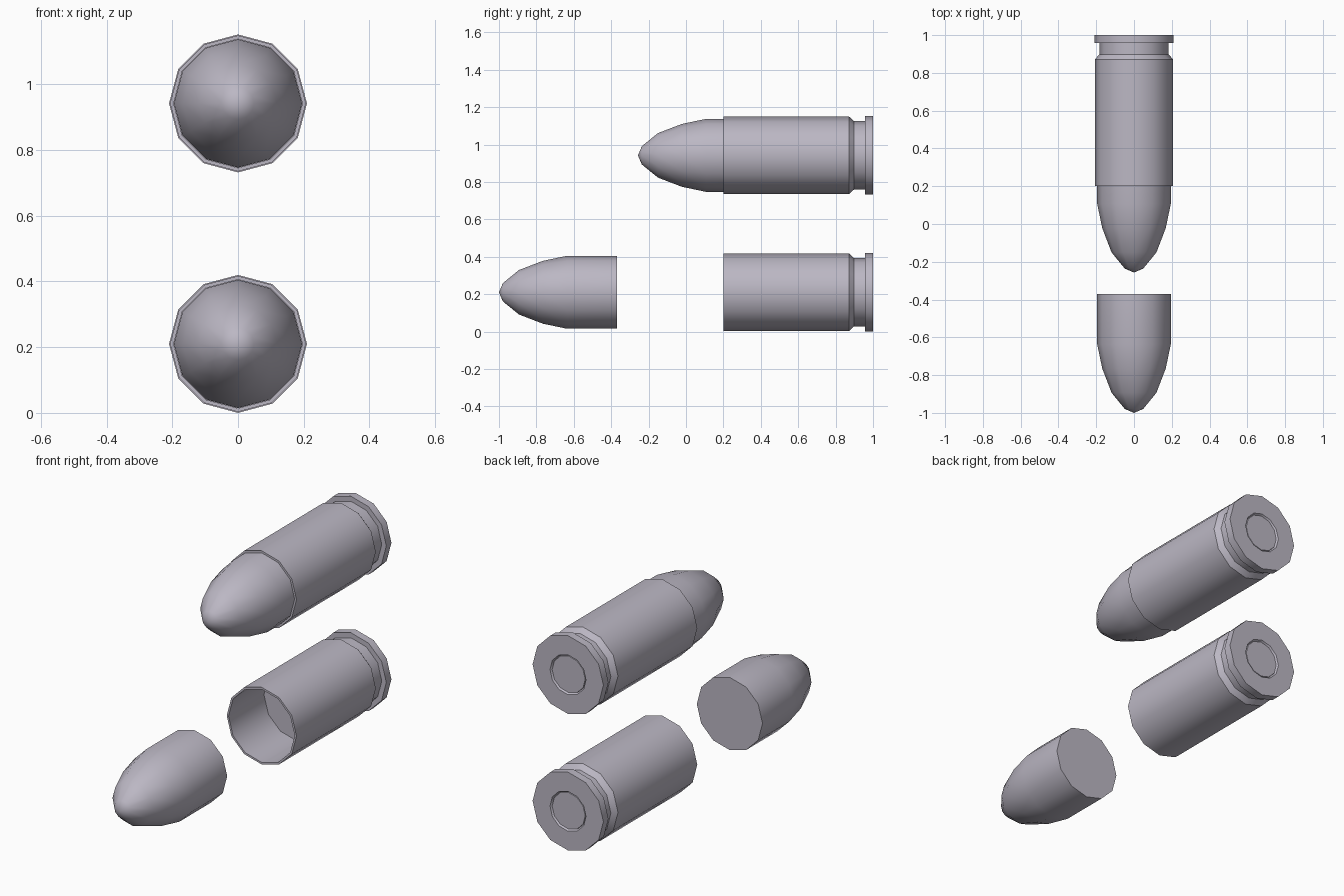
import bpy, bmesh, math

if "Cube" in bpy.data.objects:
    bpy.data.objects.remove(bpy.data.objects["Cube"])

SIDES = 12

metal = bpy.data.materials.new("dull_metal")
metal.diffuse_color = (0.50, 0.475, 0.55, 1)
metal.use_nodes = True
metal.node_tree.nodes["Principled BSDF"].inputs["Base Color"].default_value = metal.diffuse_color


def lathe(name, profile, y_offset, z):
    """Spin (y, radius) points around the y axis; radius 0 closes with a point."""
    bm = bmesh.new()
    rings = []
    for y, r in profile:
        if r == 0:
            rings.append([bm.verts.new((0, y, 0))] * SIDES)
        else:
            rings.append([bm.verts.new((r * math.sin(2 * math.pi * i / SIDES), y,
                                        r * math.cos(2 * math.pi * i / SIDES)))
                          for i in range(SIDES)])
    for a, b in zip(rings, rings[1:]):
        for i in range(SIDES):
            j = (i + 1) % SIDES
            bm.faces.new(dict.fromkeys((a[i], a[j], b[j], b[i])))
    # flat caps on open ends
    for ring in (rings[0], rings[-1]):
        if ring[0] is not ring[1]:
            bm.faces.new(ring)
    bmesh.ops.recalc_face_normals(bm, faces=bm.faces)
    mesh = bpy.data.meshes.new(name)
    bm.to_mesh(mesh)
    bm.free()
    mesh.materials.append(metal)
    obj = bpy.data.objects.new(name, mesh)
    obj.location = (0, y_offset, z)
    bpy.context.collection.objects.link(obj)
    bpy.ops.object.select_all(action='DESELECT')
    bpy.context.view_layer.objects.active = obj
    obj.select_set(True)
    bpy.ops.object.shade_smooth_by_angle(angle=math.radians(35))
    return obj


# casing: inner floor, bore, mouth, wall, extractor groove, rim, recessed primer
CASING = [(0.50, 0.196), (0.20, 0.196), (0.20, 0.207), (0.872, 0.207),
          (0.898, 0.183), (0.957, 0.183), (0.957, 0.21), (1.0, 0.21),
          (1.0, 0.107), (0.99, 0.1), (0.994, 0.098)]
# bullet: pointed nose widening to a straight shank with a flat base
BULLET = [(-1.0, 0), (-0.979, 0.049), (-0.893, 0.119), (-0.765, 0.168),
          (-0.636, 0.195), (-0.37, 0.195)]

LOW, HIGH = 0.21, 0.942
lathe("empty_casing", CASING, 0, LOW)
lathe("loose_bullet", BULLET, 0, LOW)
lathe("loaded_casing", CASING, 0, HIGH)
lathe("seated_bullet", BULLET, 0.743, HIGH)
